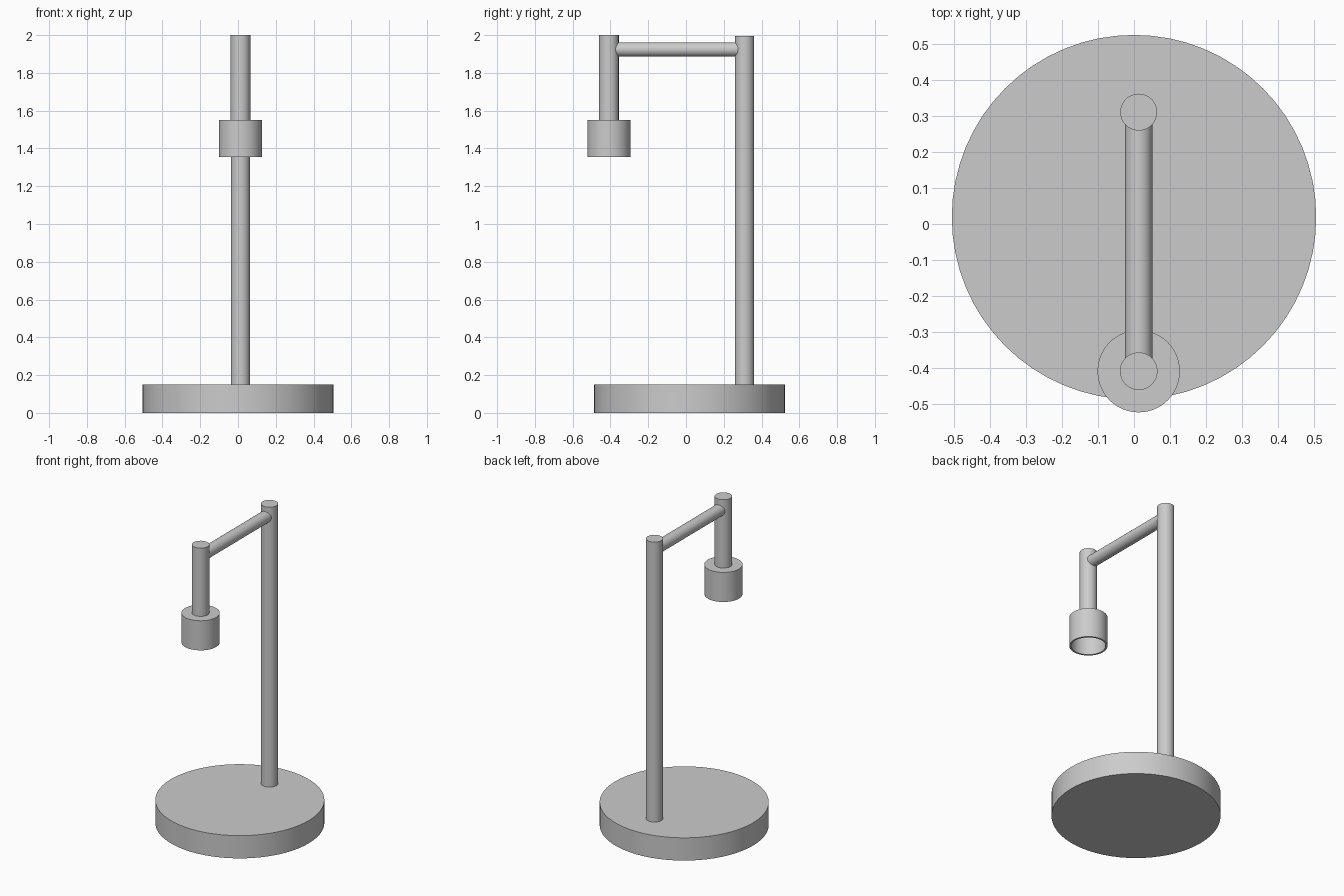
import bpy, math
from mathutils import Vector

if "Cube" in bpy.data.objects:
    bpy.data.objects.remove(bpy.data.objects["Cube"])

SEG = 64
X = 0.013            # shared axis of pole, arm and head
POLE_Y, HEAD_Y = 0.31, -0.408


def smooth(obj):
    bpy.ops.object.select_all(action='DESELECT')
    obj.select_set(True)
    bpy.context.view_layer.objects.active = obj
    bpy.ops.object.shade_smooth_by_angle(angle=math.radians(35))


def rod(name, start, end, radius):
    """Capped cylinder between two points."""
    a, b = Vector(start), Vector(end)
    d = b - a
    bpy.ops.mesh.primitive_cylinder_add(
        vertices=SEG, radius=radius, depth=d.length, location=(a + b) / 2,
        rotation=d.to_track_quat('Z', 'Y').to_euler())
    obj = bpy.context.object
    obj.name = name
    smooth(obj)
    return obj


def lathe(name, profile, location):
    """Spin a (radius, z) profile that starts and ends on the axis."""
    verts, rings = [], []
    for r, z in profile:
        n = 1 if r == 0 else SEG
        rings.append([len(verts) + i for i in range(n)])
        verts += [(r * math.cos(2 * math.pi * i / SEG),
                   r * math.sin(2 * math.pi * i / SEG), z) for i in range(n)]
    faces = []
    for lo, hi in zip(rings, rings[1:]):
        for i in range(SEG):
            j = (i + 1) % SEG
            quad = [lo[i % len(lo)], lo[j % len(lo)], hi[j % len(hi)], hi[i % len(hi)]]
            faces.append(list(dict.fromkeys(quad)))
    mesh = bpy.data.meshes.new(name)
    mesh.from_pydata(verts, [], faces)
    obj = bpy.data.objects.new(name, mesh)
    obj.location = location
    bpy.context.collection.objects.link(obj)
    smooth(obj)
    return obj


# Round base
rod("base", (0, 0.019, 0), (0, 0.019, 0.15), 0.505)

# Upright, horizontal arm and hanging stem
rod("pole", (X, POLE_Y, 0.14), (X, POLE_Y, 1.995), 0.051)
rod("arm", (X, HEAD_Y + 0.03, 1.924), (X, POLE_Y - 0.03, 1.924), 0.038)
rod("stem", (X, HEAD_Y, 1.545), (X, HEAD_Y, 2.0), 0.052)

# Lamp shade: thin-walled cup, open at the bottom
lathe("shade", [(0, 1.54), (0.103, 1.54), (0.103, 1.355), (0.114, 1.355),
                (0.114, 1.55), (0, 1.55)], (X, HEAD_Y, 0))
